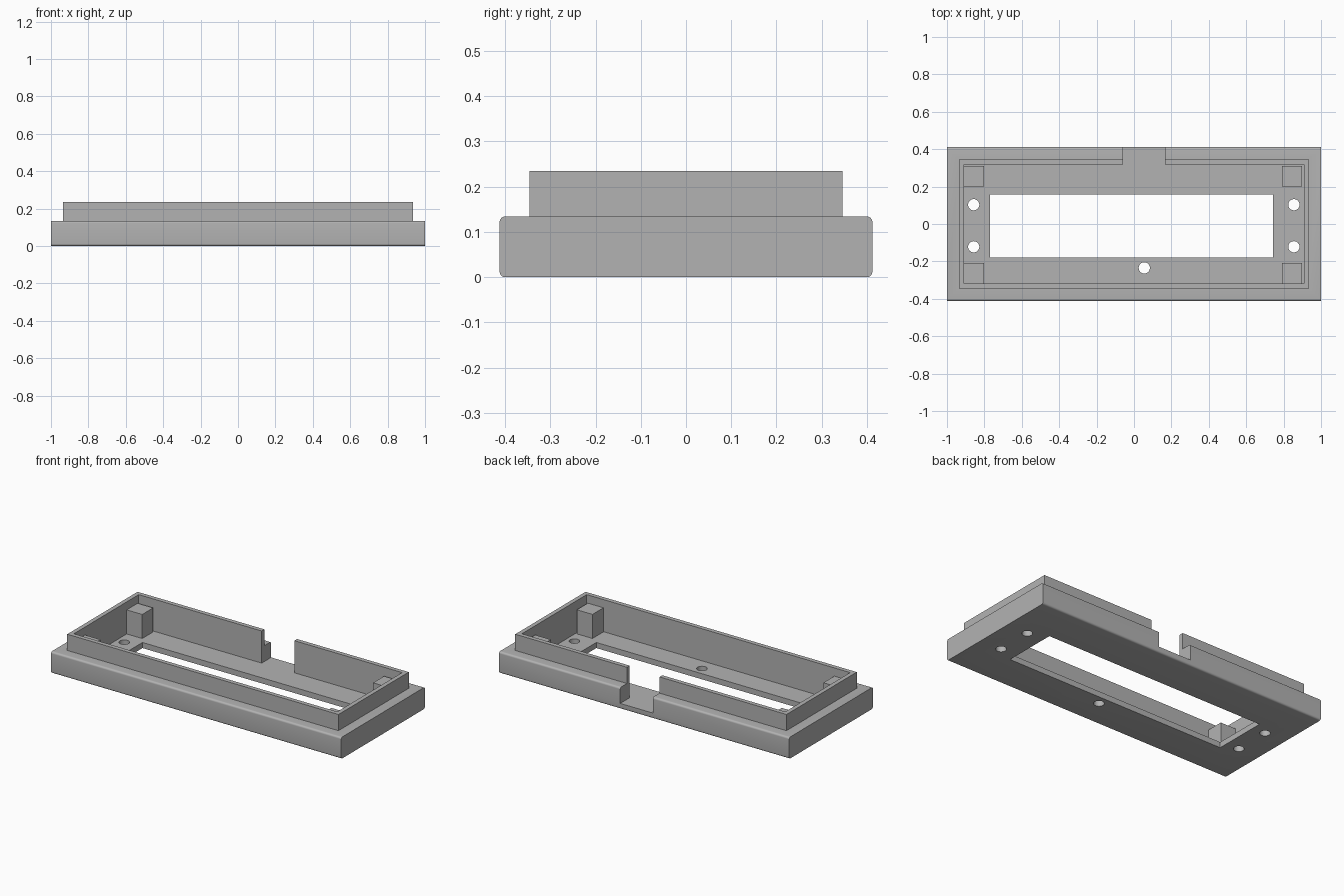
import bpy, bmesh, math
from mathutils import Matrix

if "Cube" in bpy.data.objects:
    bpy.data.objects.remove(bpy.data.objects["Cube"])

HX, HY = 1.0, 0.412          # half size of the base
BASE_H, LIP_H = 0.134, 0.235  # top of base, top of lip
FLOOR = 0.035                 # floor thickness
R = 0.012                     # rounding of the long edges

grey = bpy.data.materials.new("grey plastic")
grey.diffuse_color = (0.45, 0.45, 0.45, 1)
grey.use_nodes = True
grey.node_tree.nodes["Principled BSDF"].inputs["Base Color"].default_value = grey.diffuse_color


def prism(name, outline, depth, place=Matrix()):
    """Extrude a flat outline along its local z, then place it."""
    bm = bmesh.new()
    face = bm.faces.new([bm.verts.new((x, y, 0)) for x, y in outline])
    ext = bmesh.ops.extrude_face_region(bm, geom=[face])["geom"]
    bmesh.ops.translate(bm, vec=(0, 0, depth),
                        verts=[v for v in ext if isinstance(v, bmesh.types.BMVert)])
    bm.transform(place)
    bmesh.ops.recalc_face_normals(bm, faces=bm.faces)
    me = bpy.data.meshes.new(name)
    bm.to_mesh(me)
    bm.free()
    me.materials.append(grey)
    ob = bpy.data.objects.new(name, me)
    bpy.context.collection.objects.link(ob)
    return ob


def rect(x0, x1, y0, y1):
    return [(x0, y0), (x1, y0), (x1, y1), (x0, y1)]


def circle(cx, cy, r, n=32):
    return [(cx + r * math.cos(2 * math.pi * i / n),
             cy + r * math.sin(2 * math.pi * i / n)) for i in range(n)]


def raise_to(z):
    return Matrix.Translation((0, 0, z))


def combine(target, other, operation):
    mod = target.modifiers.new(other.name, 'BOOLEAN')
    mod.operation, mod.solver, mod.object = operation, 'EXACT', other
    bpy.context.view_layer.objects.active = target
    bpy.ops.object.modifier_apply(modifier=mod.name)
    bpy.data.objects.remove(other)


# Base: rounded cross-section swept along x
section = []
for k, (cy, cz) in enumerate([(HY - R, BASE_H - R), (-HY + R, BASE_H - R),
                              (-HY + R, R), (HY - R, R)]):
    for i in range(7):
        a = math.pi / 2 * (k + i / 6)
        section.append((cy + R * math.cos(a), cz + R * math.sin(a)))
# local x -> y, local y -> z, local z -> x
along_x = Matrix(((0, 0, 1, -HX), (1, 0, 0, 0), (0, 1, 0, 0), (0, 0, 0, 1)))
frame = prism("bezel_frame", section, 2 * HX, along_x)

# Raised lip
combine(frame, prism("lip", rect(-0.935, 0.935, -0.346, 0.346),
                     LIP_H - 0.08, raise_to(0.08)), 'UNION')

# Cavity together with the cable notch in the back wall
cx, cy = 0.908, 0.319
cavity = [(-cx, -cy), (cx, -cy), (cx, cy), (0.165, cy), (0.165, 0.5),
          (-0.06, 0.5), (-0.06, cy), (-cx, cy)]
combine(frame, prism("cavity", cavity, 0.4, raise_to(FLOOR)), 'DIFFERENCE')

# Display window
combine(frame, prism("window", rect(-0.77, 0.743, -0.178, 0.159),
                     0.2, raise_to(-0.1)), 'DIFFERENCE')

# Screw holes
for x, y in [(-0.857, 0.103), (-0.857, -0.122), (0.855, 0.103),
             (0.855, -0.122), (0.055, -0.235)]:
    combine(frame, prism("hole", circle(x, y, 0.03), 0.2, raise_to(-0.1)),
            'DIFFERENCE')

bpy.ops.object.select_all(action='DESELECT')
frame.select_set(True)
bpy.context.view_layer.objects.active = frame
bpy.ops.object.shade_smooth_by_angle(angle=math.radians(30))

# Corner posts
s = 0.054
for x in (-0.855, 0.845):
    for y in (-0.263, 0.255):
        prism("corner_post", rect(x - s, x + s, y - s, y + s),
              0.185 - FLOOR, raise_to(FLOOR))
